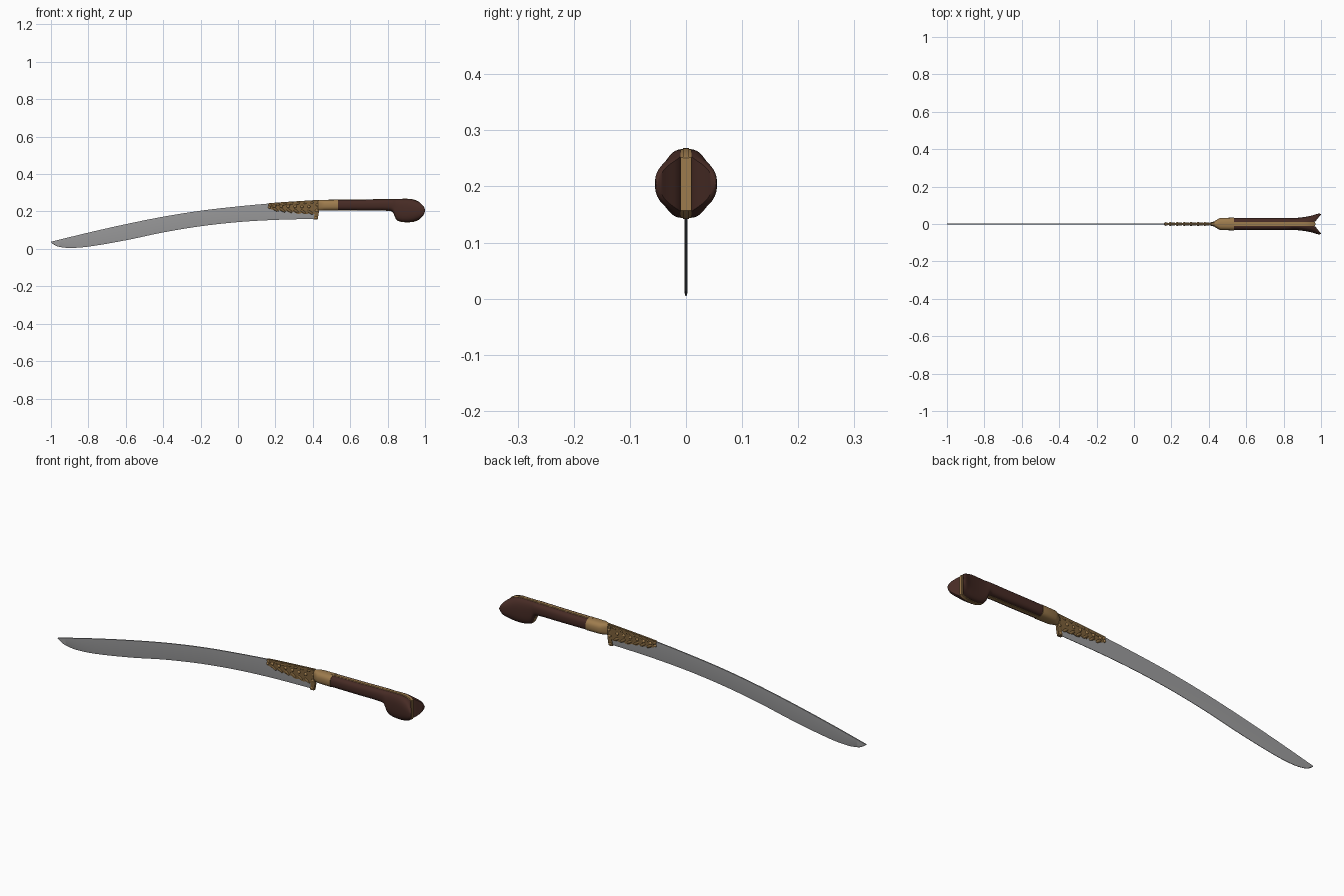
import bpy, bmesh, math
from mathutils import Matrix, Vector

if "Cube" in bpy.data.objects:
    bpy.data.objects.remove(bpy.data.objects["Cube"])


def material(name, col):
    m = bpy.data.materials.new(name)
    m.diffuse_color = (*col, 1)
    m.use_nodes = True
    m.node_tree.nodes["Principled BSDF"].inputs["Base Color"].default_value = m.diffuse_color
    return m


STEEL = material("steel", (0.33, 0.33, 0.335))
WOOD = material("dark wood", (0.062, 0.024, 0.018))
BRASS = material("brass", (0.34, 0.2, 0.075))
OLD_BRASS = material("aged brass", (0.2, 0.117, 0.042))


def curve(pts):
    """Smooth function through (x, value) points."""
    n = len(pts)
    slope = [(pts[min(i + 1, n - 1)][1] - pts[max(i - 1, 0)][1]) /
             (pts[min(i + 1, n - 1)][0] - pts[max(i - 1, 0)][0]) for i in range(n)]

    def f(x):
        x = min(max(x, pts[0][0]), pts[-1][0])
        i = 0
        while i < n - 2 and x > pts[i + 1][0]:
            i += 1
        (x0, a), (x1, b) = pts[i], pts[i + 1]
        h = x1 - x0
        t = (x - x0) / h
        return ((2*t**3 - 3*t*t + 1) * a + (t**3 - 2*t*t + t) * h * slope[i]
                + (3*t*t - 2*t**3) * b + (t**3 - t*t) * h * slope[i + 1])
    return f


def finish(name, bm, mat, angle=35, mirror=False):
    bmesh.ops.recalc_face_normals(bm, faces=bm.faces)
    me = bpy.data.meshes.new(name)
    bm.to_mesh(me)
    bm.free()
    me.materials.append(mat)
    ob = bpy.data.objects.new(name, me)
    bpy.context.collection.objects.link(ob)
    if mirror:
        ob.modifiers.new("mirror", 'MIRROR').use_axis = (False, True, False)
    bpy.ops.object.select_all(action='DESELECT')
    ob.select_set(True)
    bpy.context.view_layer.objects.active = ob
    bpy.ops.object.shade_smooth_by_angle(angle=math.radians(angle))
    return ob


def loft(name, rings, mat, **kw):
    bm = bmesh.new()
    vs = [[bm.verts.new(p) for p in r] for r in rings]
    k = len(rings[0])
    for a, b in zip(vs, vs[1:]):
        for j in range(k):
            bm.faces.new((a[j], a[(j + 1) % k], b[(j + 1) % k], b[j]))
    bm.faces.new(vs[0])
    bm.faces.new(vs[-1])
    return finish(name, bm, mat, **kw)


def spread(a, b, n):
    return [a + (b - a) * i / n for i in range(n + 1)]


def spow(v, p):
    return math.copysign(abs(v) ** p, v)


# Blade: recurved, thin, slightly tapering to the edge
spine = curve([(-1, .038), (-.8, .087), (-.6, .132), (-.4, .172), (-.2, .204),
               (0, .227), (.2, .245), (.43, .26)])
edge = curve([(-1, .034), (-.985, .023), (-.96, .012), (-.9, .005), (-.8, .012),
              (-.6, .046), (-.4, .088), (-.2, .121), (0, .143), (.2, .155), (.43, .161)])
rings = []
for x in spread(-1, -.9, 12) + spread(-.88, .42, 50):
    t, b = spine(x), edge(x)
    c = b + (t - b) * .12
    rings.append([(x, -.003, t), (x, -.003, c), (x, -.0012, b),
                  (x, .0012, b), (x, .003, c), (x, .003, t)])
loft("blade", rings, STEEL, angle=20)

# Handle outline and widths
top = curve([(.5, .261), (.7, .263), (.88, .266), (.93, .264), (.965, .252),
             (.985, .236), (.995, .222), (1, .208)])
bot = curve([(.5, .207), (.7, .206), (.81, .205), (.828, .197), (.837, .178),
             (.845, .16), (.862, .149), (.9, .144), (.94, .147), (.97, .159),
             (.988, .176), (.996, .19), (1, .202)])
wide = curve([(.5, .031), (.6, .032), (.85, .032), (.9, .036), (.95, .045),
              (.985, .055), (1, .054)])
gap = curve([(.5, .006), (.9, .006), (.955, .007), (.97, .015), (.985, .033), (1, .05)])
xs = spread(.52, .8, 10) + spread(.81, .86, 16) + spread(.87, .96, 12) + spread(.965, 1, 14)

# Two wooden grip scales ending in splayed ears
rings = []
for x in xs:
    t, b, w, g = top(x), bot(x), wide(x), gap(x)
    ring = []
    for i in range(21):
        a = -math.pi / 2 + math.pi * i / 20
        ring.append((x, g + (w - g) * abs(math.cos(a)) ** .75,
                     (t + b) / 2 + (t - b) / 2 * spow(math.sin(a), .8)))
    rings.append(ring)
loft("grip_scales", rings, WOOD, angle=50, mirror=True)

# Brass strap between the scales, with a raised middle rib
for name, half, grow, end in (("grip_strap", .0095, .0005, .968), ("strap_rib", .005, .002, .971)):
    loft(name, [[(x, -half, top(x) + grow), (x, half, top(x) + grow),
                 (x, half, bot(x) - grow), (x, -half, bot(x) - grow)]
                for x in xs if x < end], BRASS)

# Ferrule tapering towards the blade
rings = []
for x, w, h in ((.428, .012, .026), (.435, .018, .028), (.45, .027, .029),
                (.462, .0325, .029), (.535, .034, .0295)):
    rings.append([(x, w * spow(math.cos(a), .75), .2335 + h * spow(math.sin(a), .8))
                  for a in [math.tau * i / 32 for i in range(32)]])
loft("ferrule", rings, BRASS)

# Ornament plate hugging the spine, with a scalloped lower edge
rings = []
for x in spread(.165, .43, 70):
    u = (x - .165) / .265
    low = .218 - .026 * min(1, u * 1.6) - .006 * abs(math.sin(u * math.pi * 6))
    t = spine(x) + .002
    rings.append([(x, -.005, t), (x, -.005, low), (x, .005, low), (x, .005, t)])
loft("ornament_plate", rings, OLD_BRASS)

# Collar bar across the blade root
rings = []
for z, c in ((.157, .415), (.18, .419), (.21, .423), (.258, .426)):
    rings.append([(c - .011, -.006, z), (c, -.009, z), (c + .011, -.006, z),
                  (c + .011, .006, z), (c, .009, z), (c - .011, .006, z)])
loft("collar_bar", rings, OLD_BRASS)


def blobs(name, items, mat):
    """Flattened beads: x, z, length, height, depth, tilt."""
    bm = bmesh.new()
    for x, z, l, h, d, tilt in items:
        m = (Matrix.Translation((x, 0, z)) @ Matrix.Rotation(tilt, 4, 'Y')
             @ Matrix.Diagonal((l, d, h, 1)))
        bmesh.ops.create_uvsphere(bm, u_segments=14, v_segments=9, radius=1, matrix=m)
    finish(name, bm, mat, angle=60)


# Leaves, beads and scroll end on both faces
leaves, beads = [], []
for i in range(6):
    x = .2 + .037 * i
    leaves.append((x, .211 - .003 * i, .021, .008, .009, .6))
    leaves.append((x + .012, spine(x) - .009, .016, .006, .008, -.35))
    beads.append((x - .006, .228 - .0005 * i, .009, .009, .011, 0))
leaves.append((.172, .234, .013, .009, .009, .9))
beads += [(.168, .222, .008, .008, .01, 0), (.417, .167, .009, .009, .011, 0),
          (.421, .205, .01, .01, .012, 0), (.425, .235, .01, .01, .013, 0)]
blobs("ornament_leaves", leaves, OLD_BRASS)
blobs("ornament_beads", beads, BRASS)
